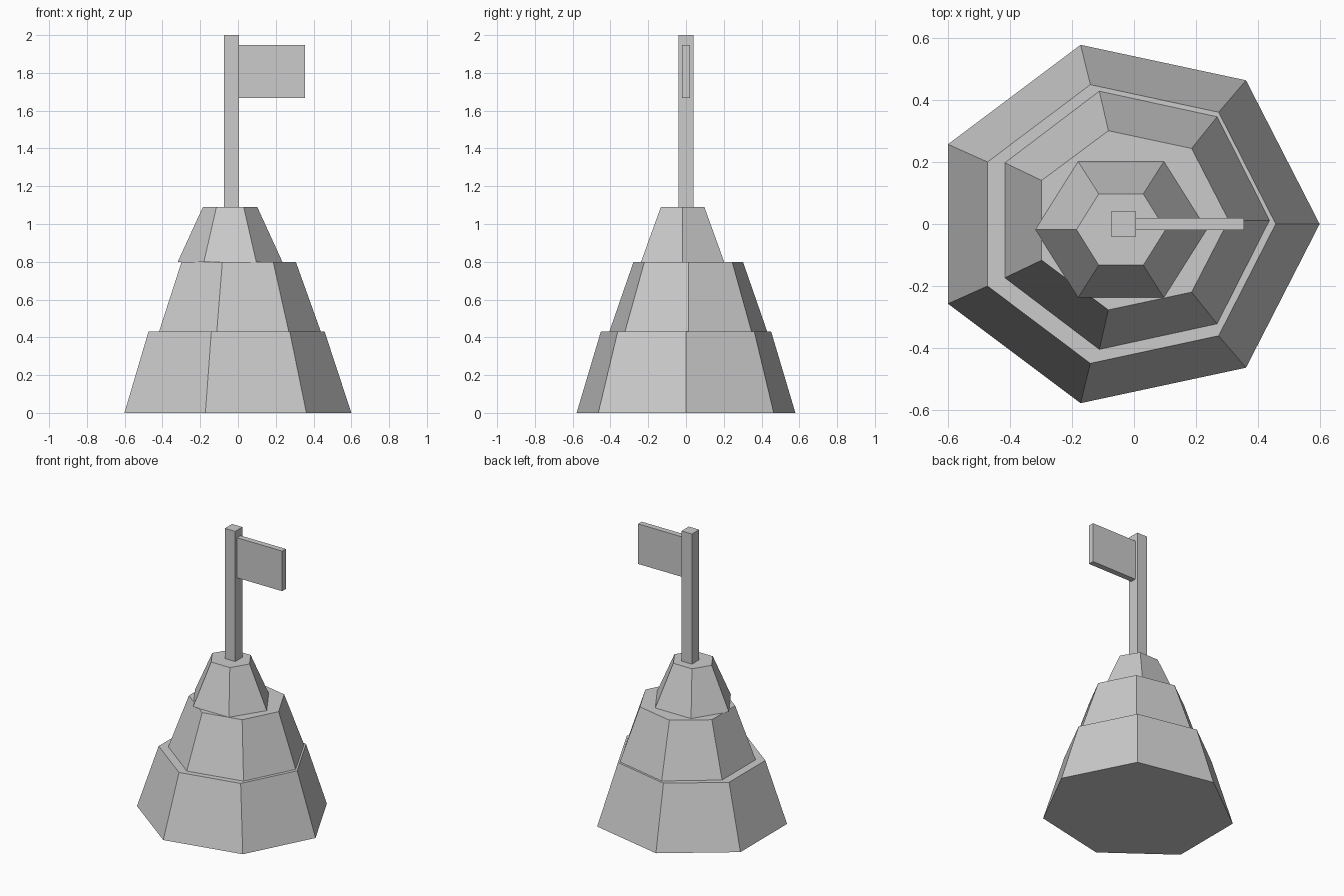
import bpy
from math import cos, sin, tau

if "Cube" in bpy.data.objects:
    bpy.data.objects.remove(bpy.data.objects["Cube"])


def make_mesh(name, verts, faces):
    mesh = bpy.data.meshes.new(name)
    mesh.from_pydata(verts, [], faces)
    obj = bpy.data.objects.new(name, mesh)
    bpy.context.collection.objects.link(obj)
    return obj


def tier(name, sides, centre, bottom, top, z0, z1):
    """Tapered prism; bottom and top are (x radius, y radius)."""
    cx, cy = centre
    verts = [(cx + rx * cos(tau * i / sides), cy + ry * sin(tau * i / sides), z)
             for (rx, ry), z in ((bottom, z0), (top, z1)) for i in range(sides)]
    faces = [(i, (i + 1) % sides, sides + (i + 1) % sides, sides + i)
             for i in range(sides)]
    faces += [tuple(reversed(range(sides))), tuple(range(sides, 2 * sides))]
    return make_mesh(name, verts, faces)


def box(name, lo, hi):
    bpy.ops.mesh.primitive_cube_add(
        size=1, location=[(a + b) / 2 for a, b in zip(lo, hi)])
    obj = bpy.context.object
    obj.name = name
    obj.scale = [b - a for a, b in zip(lo, hi)]
    bpy.ops.object.transform_apply(location=False, rotation=False, scale=True)
    return obj


# Stepped mound, slightly off-centre tiers
tier("mound_base", 7, (-0.032, 0), (0.632, 0.594), (0.490, 0.462), 0, 0.432)
tier("mound_middle", 7, (-0.012, 0.012), (0.450, 0.428), (0.318, 0.297), 0.432, 0.80)
tier("mound_peak", 6, (-0.042, -0.018), (0.277, 0.254), (0.144, 0.133), 0.80, 1.09)

# Pole and flag
box("flag_pole", (-0.074, -0.04, 1.09), (0.006, 0.04, 2.0))
box("flag", (0.006, -0.02, 1.668), (0.356, 0.02, 1.948))
